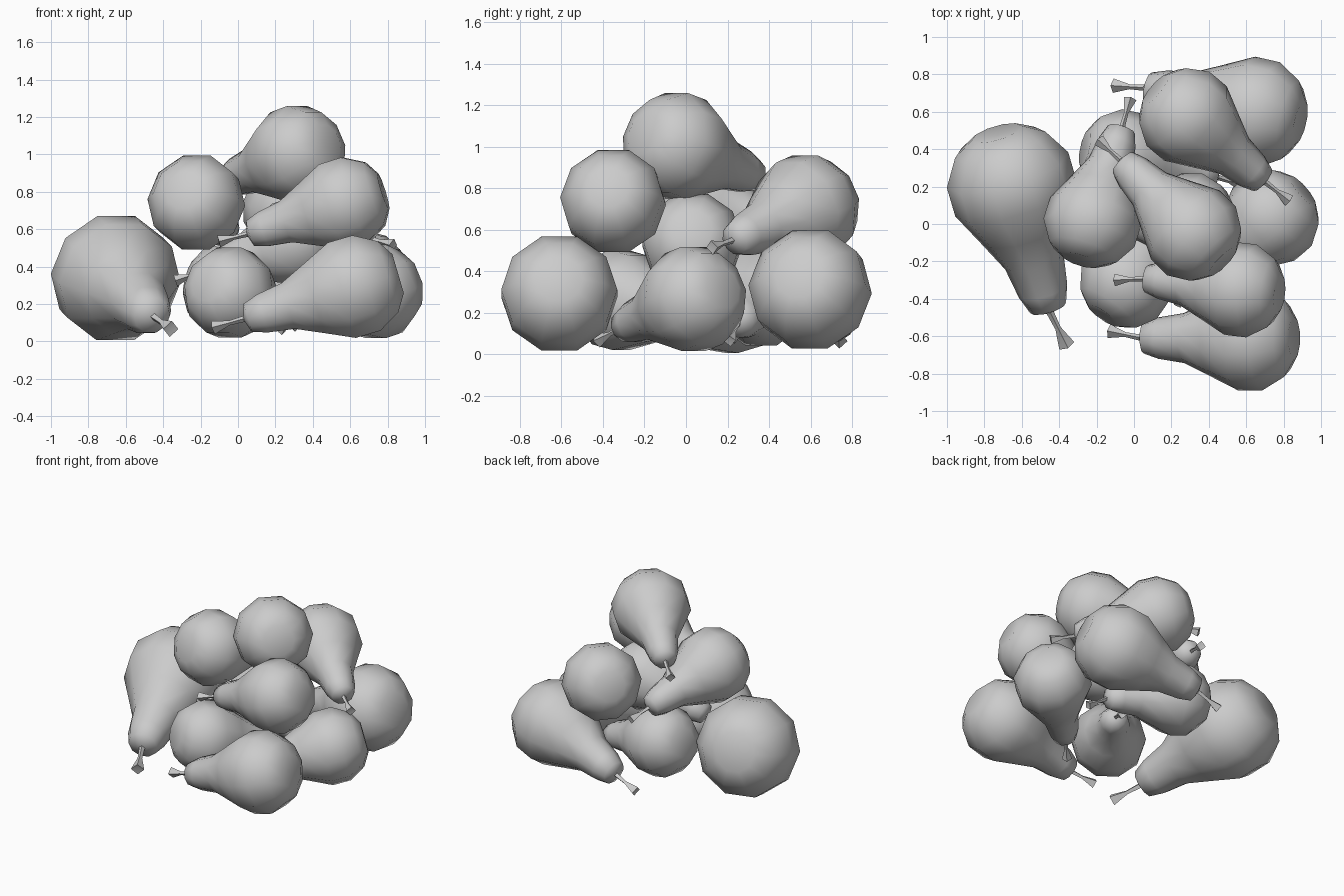
import bpy, bmesh, math
from mathutils import Vector

cube = bpy.data.objects.get("Cube")
if cube:
    bpy.data.objects.remove(cube, do_unlink=True)

# Single pale grey colour
grey = bpy.data.materials.new("pale_grey")
grey.use_nodes = True
grey.diffuse_color = (0.6, 0.6, 0.6, 1)
grey.node_tree.nodes["Principled BSDF"].inputs["Base Color"].default_value = (0.6, 0.6, 0.6, 1)

# Pear outline: distance along the axis and radius, in belly radii
PROFILE = [(-0.9, 0.4), (-0.7, 0.73), (-0.28, 0.98), (0.2, 0.98), (0.75, 0.71),
           (1.25, 0.47), (1.75, 0.39), (2.04, 0.29)]
STEM = [(2.05, 0.06), (2.4, 0.045), (2.72, 0.13)]


def lathe(bm, outline, sides, start, end):
    """Spin an outline around its axis and close both ends."""
    rings = []
    for along, radius in outline:
        rings.append([bm.verts.new((radius * math.cos(math.tau * k / sides),
                                    radius * math.sin(math.tau * k / sides), along))
                      for k in range(sides)])
    for low, high in zip(rings, rings[1:]):
        for k in range(sides):
            n = (k + 1) % sides
            bm.faces.new((low[k], low[n], high[n], high[k]))
    for ring, tip in ((rings[0][::-1], start), (rings[-1], end)):
        centre = bm.verts.new((0, 0, tip))
        for k in range(sides):
            bm.faces.new((ring[k], ring[(k + 1) % sides], centre))


def add_object(name, outline, sides, ends, belly, axis, size, angle):
    bm = bmesh.new()
    lathe(bm, outline, sides, *ends)
    bmesh.ops.recalc_face_normals(bm, faces=bm.faces)
    mesh = bpy.data.meshes.new(name)
    bm.to_mesh(mesh)
    bm.free()
    mesh.materials.append(grey)
    obj = bpy.data.objects.new(name, mesh)
    bpy.context.collection.objects.link(obj)
    obj.location = belly
    obj.rotation_mode = 'QUATERNION'
    obj.rotation_quaternion = axis.to_track_quat('Z', 'Y')
    obj.scale = (size, size, size)
    bpy.ops.object.select_all(action='DESELECT')
    obj.select_set(True)
    bpy.context.view_layer.objects.active = obj
    bpy.ops.object.shade_smooth_by_angle(angle=math.radians(angle))


def pear(name, belly, neck, size, stem_to):
    belly, neck = Vector(belly), Vector(neck)
    axis = (neck - belly).normalized()
    add_object(name, PROFILE, 10, (-0.86, 2.13), belly, axis, size, 70)
    # The stem leaves the neck and leans towards its own end point
    base = belly + axis * size * 2.06
    lean = (Vector(stem_to) - base).normalized()
    add_object(name + "_stem", STEM, 4, (2.05, 2.7), base - lean * size * 2.05, lean, size, 30)


# Bottom layer
pear("left_large_pear", (-0.65, 0.2, 0.335), (-0.45, -0.48, 0.13), 0.345, (-0.35, -0.67, 0.06))
pear("front_pear", (0.61, -0.61, 0.29), (0.03, -0.61, 0.12), 0.285, (-0.15, -0.57, 0.07))
pear("front_inner_pear", (-0.04, -0.31, 0.26), (0.28, 0.15, 0.13), 0.25, (0.34, 0.32, 0.05))
pear("side_pear", (0.73, 0.03, 0.265), (0.3, -0.34, 0.12), 0.26, (0.2, -0.45, 0.05))
pear("back_inner_pear", (-0.05, 0.36, 0.28), (0.45, 0.25, 0.15), 0.25, (0.6, 0.2, 0.05))
pear("back_pear", (0.64, 0.6, 0.31), (0.06, 0.73, 0.14), 0.295, (-0.12, 0.74, 0.06))

# Heart of the pile
pear("middle_pear", (0.3, 0.03, 0.535), (-0.2, 0.03, 0.37), 0.245, (-0.35, 0.03, 0.32))

# Upper layer
pear("upper_left_pear", (-0.22, 0.02, 0.74), (-0.05, 0.56, 0.57), 0.26, (0.0, 0.74, 0.52))
pear("upper_front_pear", (0.56, -0.35, 0.735), (0.04, -0.29, 0.57), 0.255, (-0.12, -0.3, 0.53))
pear("upper_back_pear", (0.29, 0.57, 0.7), (0.67, 0.25, 0.56), 0.265, (0.81, 0.14, 0.52))

# Crown of the pile
pear("top_pear", (0.31, -0.04, 1.0), (-0.06, 0.33, 0.86), 0.265, (-0.18, 0.44, 0.81))
